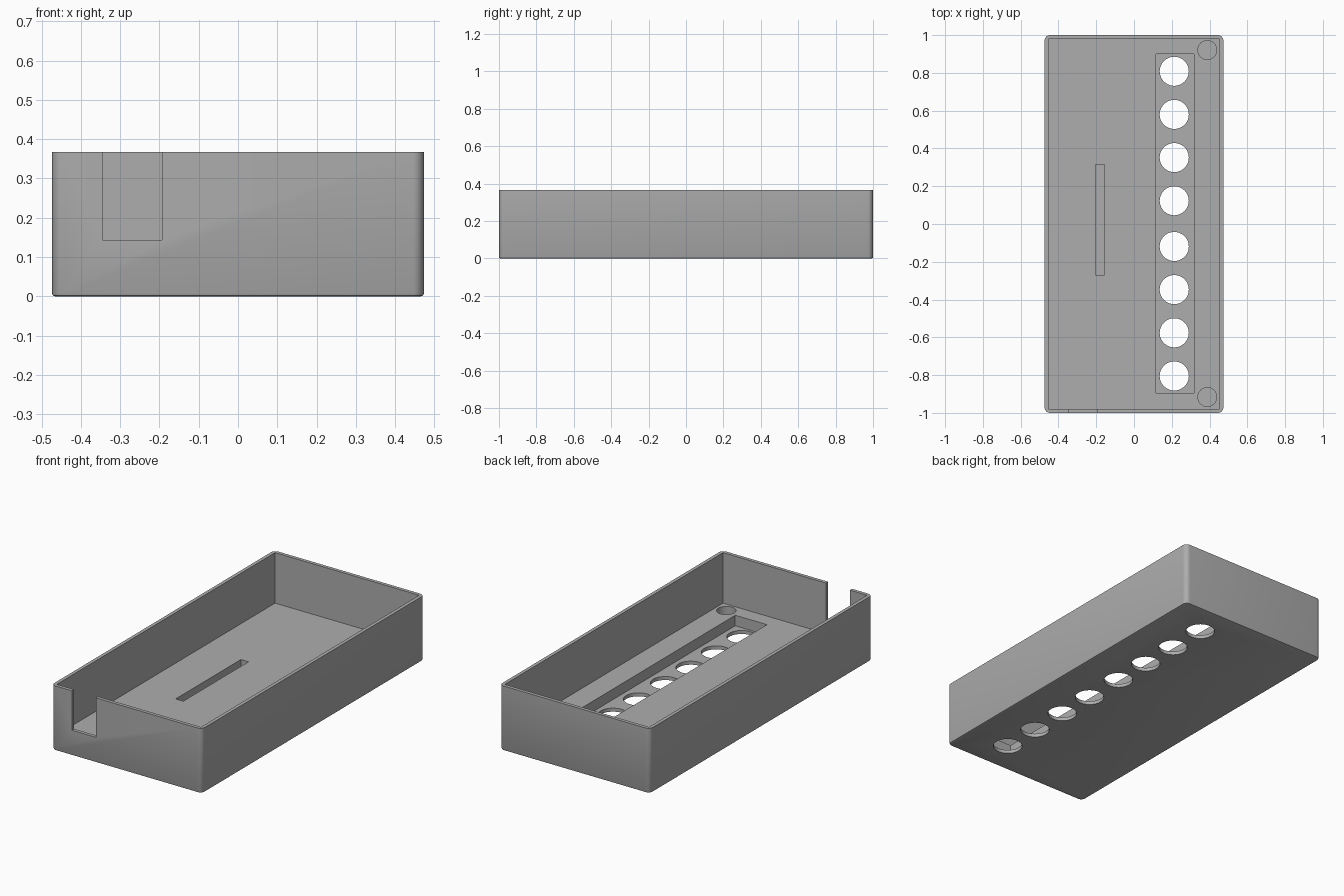
import bpy
import bmesh
from math import radians
from mathutils import Matrix, Vector

if "Cube" in bpy.data.objects:
    bpy.data.objects.remove(bpy.data.objects["Cube"])

HALF_X, HALF_Y, HEIGHT = 0.473, 1.0, 0.367
WALL, FLOOR, SKIN = 0.02, 0.08, 0.02
ABOVE = HEIGHT + 0.1

grey = bpy.data.materials.new("grey plastic")
grey.use_nodes = True
grey.diffuse_color = (0.42, 0.42, 0.42, 1)
grey.node_tree.nodes["Principled BSDF"].inputs["Base Color"].default_value = grey.diffuse_color


def make_object(name, bm):
    mesh = bpy.data.meshes.new(name)
    bm.to_mesh(mesh)
    bm.free()
    mesh.materials.append(grey)
    obj = bpy.data.objects.new(name, mesh)
    bpy.context.collection.objects.link(obj)
    return obj


def block(x0, x1, y0, y1, z0, z1):
    bm = bmesh.new()
    bmesh.ops.create_cube(bm, size=1)
    low, high = Vector((x0, y0, z0)), Vector((x1, y1, z1))
    for v in bm.verts:
        v.co = (low + high) / 2 + v.co * (high - low)
    return bm


def cylinder(x, y, radius, z0, z1):
    bm = bmesh.new()
    bmesh.ops.create_cone(bm, cap_ends=True, segments=48, radius1=radius, radius2=radius,
                          depth=z1 - z0, matrix=Matrix.Translation((x, y, (z0 + z1) / 2)))
    return bm


def cut(target, bm):
    cutter = make_object("cutter", bm)
    cutter.hide_render = True
    mod = target.modifiers.new("cut", "BOOLEAN")
    mod.operation = "DIFFERENCE"
    mod.solver = "EXACT"
    mod.object = cutter
    bpy.context.view_layer.objects.active = target
    bpy.ops.object.modifier_apply(modifier=mod.name)
    bpy.data.objects.remove(cutter)


# Solid block with rounded upright corners and a small softened bottom edge
bm = block(-HALF_X, HALF_X, -HALF_Y, HALF_Y, 0, HEIGHT)
upright = [e for e in bm.edges if abs(e.verts[0].co.z - e.verts[1].co.z) > 0.1]
bmesh.ops.bevel(bm, geom=upright, offset=0.028, segments=6, profile=0.5, affect="EDGES")
bottom = [e for e in bm.edges if all(v.co.z < 0.001 for v in e.verts)]
bmesh.ops.bevel(bm, geom=bottom, offset=0.007, segments=2, profile=0.5, affect="EDGES")
tray = make_object("enclosure_tray", bm)

# Inner cavity
cut(tray, block(-HALF_X + WALL, HALF_X - WALL, -HALF_Y + WALL, HALF_Y - WALL, FLOOR, ABOVE))

# Cable notch in the front wall
cut(tray, block(-0.345, -0.194, -HALF_Y - 0.1, -HALF_Y + WALL + 0.05, 0.143, ABOVE))

# Long recess and narrow slot in the floor
cut(tray, block(0.117, 0.317, -0.895, 0.9, SKIN, 0.2))
cut(tray, block(-0.203, -0.155, -0.27, 0.316, SKIN, 0.2))

# Row of round openings through the recess
for i in range(4):
    for side in (-1, 1):
        cut(tray, cylinder(0.213, 0.002 + side * (0.121 + 0.2285 * i), 0.077, -0.1, 0.2))

# Round corner sockets that stop short of the underside
for y in (-0.916, 0.921):
    cut(tray, cylinder(0.388, y, 0.05, SKIN, 0.2))

# Smooth curved faces, sharp edges
bpy.ops.object.select_all(action="DESELECT")
tray.select_set(True)
bpy.context.view_layer.objects.active = tray
bpy.ops.object.shade_smooth_by_angle(angle=radians(30))
